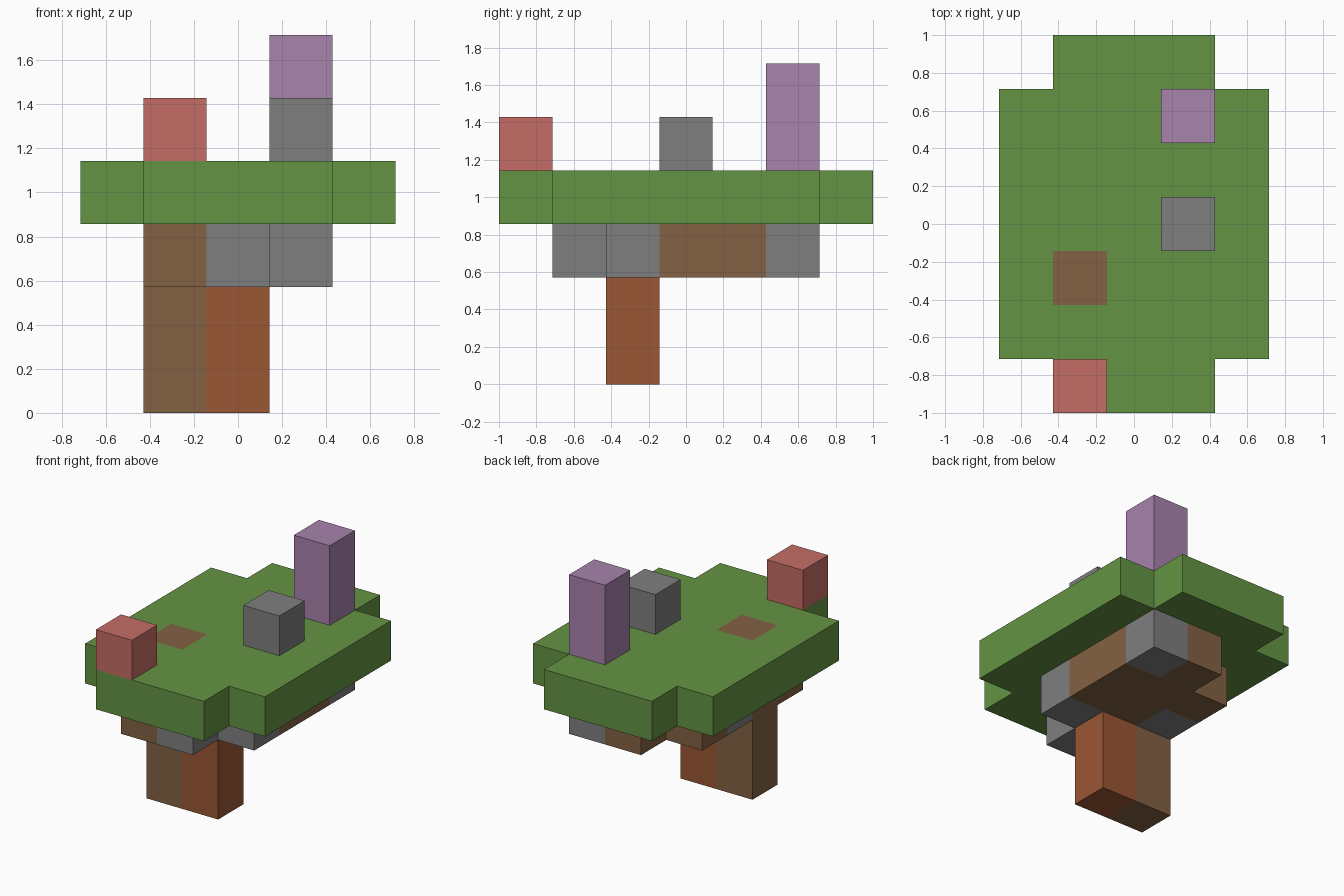
import bpy
import bmesh

cube = bpy.data.objects.get("Cube")
if cube:
    bpy.data.objects.remove(cube, do_unlink=True)

U = 2 / 7  # block size


def linear(c):
    c /= 255
    return c / 12.92 if c <= 0.04045 else ((c + 0.055) / 1.055) ** 2.4


def make_material(name, rgb):
    colour = [linear(c) for c in rgb] + [1]
    mat = bpy.data.materials.new(name)
    mat.use_nodes = True
    mat.diffuse_color = colour
    bsdf = mat.node_tree.nodes["Principled BSDF"]
    bsdf.inputs["Base Color"].default_value = colour
    bsdf.inputs["Roughness"].default_value = 0.9
    return mat


MATERIALS = {
    "G": make_material("grass green", (101, 148, 67)),
    "B": make_material("soil brown", (131, 98, 67)),
    "S": make_material("stone grey", (127, 127, 127)),
    "R": make_material("rust brown", (155, 87, 53)),
    "C": make_material("coral red", (197, 109, 101)),
    "P": make_material("soft purple", (168, 131, 172)),
}


def build_slab(name, rows, x0, y0, level, height=1):
    """Blocks from a plan: rows run back to front, x0/y0 is the block centre
    (in blocks) of the front row's first letter, '.' is empty."""
    cells = {}
    for j, row in enumerate(reversed(rows)):
        for i, key in enumerate(row):
            if key != ".":
                cells[i + x0, j + y0] = key
    keys = sorted(set(cells.values()))
    mesh = bpy.data.meshes.new(name)
    for key in keys:
        mesh.materials.append(MATERIALS[key])

    bm = bmesh.new()
    verts = {}

    def face(points, key):
        for p in points:
            if p not in verts:
                x, y, z = p
                verts[p] = bm.verts.new(((x - 0.5) * U, (y - 0.5) * U, z * U))
        bm.faces.new([verts[p] for p in points]).material_index = keys.index(key)

    low, high = level, level + height
    for (x, y), key in cells.items():
        ring = [(x, y), (x + 1, y), (x + 1, y + 1), (x, y + 1)]
        face([(*p, high) for p in ring], key)
        face([(*p, low) for p in reversed(ring)], key)
        # walls only where there is no neighbouring block
        for k, (dx, dy) in enumerate([(0, -1), (1, 0), (0, 1), (-1, 0)]):
            if (x + dx, y + dy) not in cells:
                a, b = ring[k], ring[(k + 1) % 4]
                face([(*a, low), (*b, low), (*b, high), (*a, high)], key)
    bmesh.ops.recalc_face_normals(bm, faces=bm.faces)
    bm.to_mesh(mesh)
    bm.free()
    obj = bpy.data.objects.new(name, mesh)
    bpy.context.collection.objects.link(obj)
    return obj


# Hanging stem, two blocks wide
build_slab("stem", ["BR"], -1, -1, 0, 2)

# Soil and stone layer below the grass
build_slab("soil_layer", [
    ".BS",
    "BBB",
    "SBB",
    "BBS",
    "BS.",
], -1, -2, 2)

# Grass platform with a bare soil patch
build_slab("grass_platform", [
    ".GGG.",
    "GGGGG",
    "GGGGG",
    "GGGGG",
    "GBGGG",
    "GGGGG",
    ".GGG.",
], -2, -3, 3)

# Blocks standing on the grass
build_slab("red_block", ["C"], -1, -3, 4)
build_slab("stone_block", ["S"], 1, 0, 4)
build_slab("purple_pillar", ["P"], 1, 2, 4, 2)
